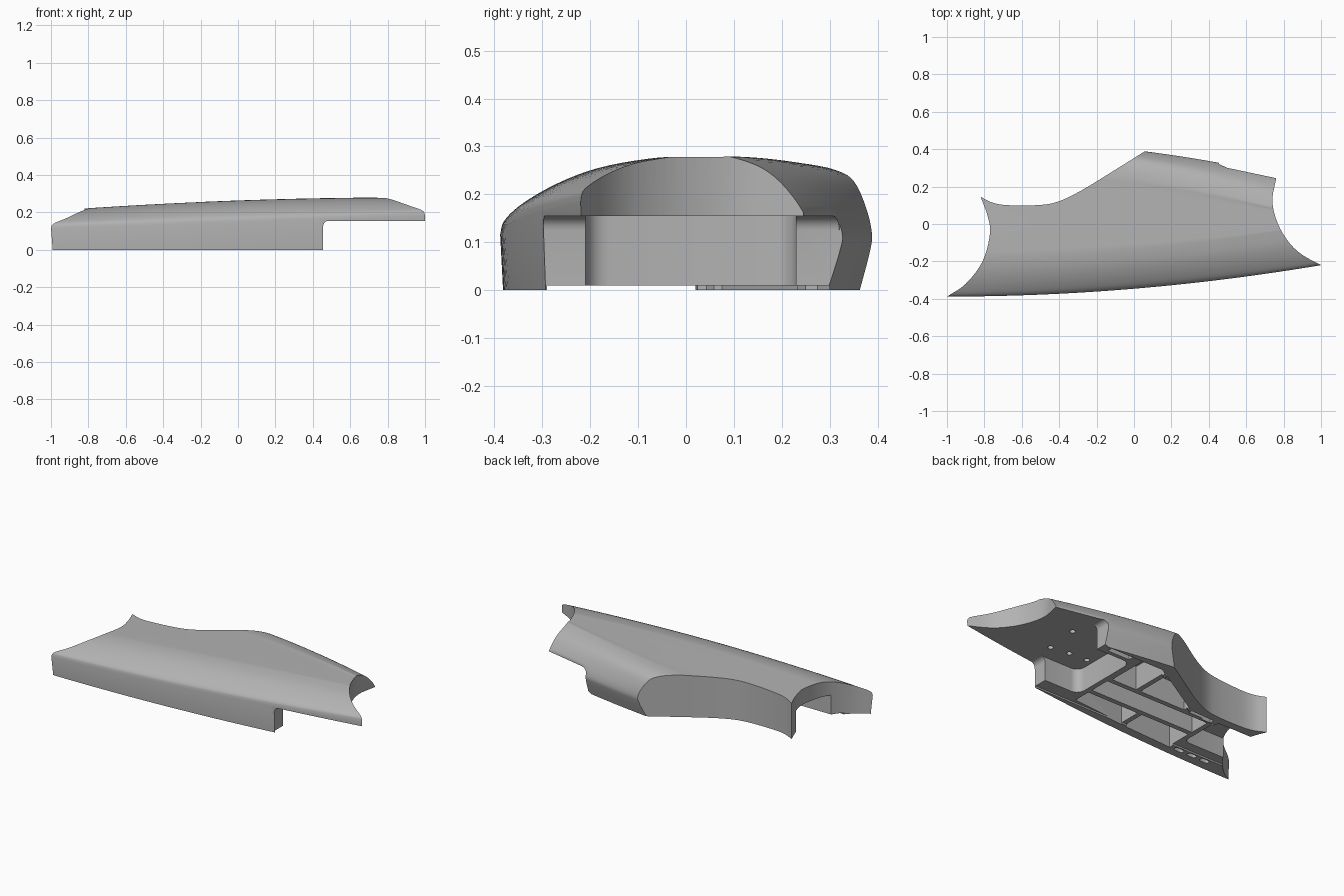
import bpy, bmesh, math
from mathutils import Vector

cube = bpy.data.objects.get("Cube")
if cube:
    bpy.data.objects.remove(cube, do_unlink=True)

grey = bpy.data.materials.new("plain_grey")
grey.use_nodes = True
colour = (0.45, 0.45, 0.45, 1)
grey.diffuse_color = colour
grey.node_tree.nodes["Principled BSDF"].inputs["Base Color"].default_value = colour


def spline(points, steps=5):
    """Smooth curve through the given 2D points, ends included."""
    p = [Vector(q) for q in points]
    p = [2 * p[0] - p[1]] + p + [2 * p[-1] - p[-2]]
    out = []
    for a, b, c, d in zip(p, p[1:], p[2:], p[3:]):
        for i in range(steps):
            t = i / steps
            out.append(0.5 * (2 * b + (c - a) * t + (2 * a - 5 * b + 4 * c - d) * t * t
                              + (3 * b - a - 3 * c + d) * t ** 3))
    return out + [p[-2]]


def make_object(name, bm):
    bmesh.ops.recalc_face_normals(bm, faces=bm.faces)
    mesh = bpy.data.meshes.new(name)
    bm.to_mesh(mesh)
    bm.free()
    mesh.materials.append(grey)
    obj = bpy.data.objects.new(name, mesh)
    bpy.context.collection.objects.link(obj)
    return obj


def prisms(polygons, low, high, sideways=False):
    """Extrude outlines along z, or along y when sideways."""
    bm = bmesh.new()
    for poly in polygons:
        rings = []
        for level in (low, high):
            rings.append([bm.verts.new((u, level, v) if sideways else (u, v, level))
                          for u, v in poly])
        bm.faces.new(rings[0])
        bm.faces.new(rings[1])
        n = len(poly)
        for i in range(n):
            j = (i + 1) % n
            bm.faces.new((rings[0][i], rings[0][j], rings[1][j], rings[1][i]))
    return make_object("cutter", bm)


def apply_cut(target, cutter, operation="DIFFERENCE"):
    cutter.hide_render = True
    mod = target.modifiers.new("cut", "BOOLEAN")
    mod.operation = operation
    mod.solver = "EXACT"
    mod.object = cutter
    bpy.context.view_layer.objects.active = target
    bpy.ops.object.modifier_apply(modifier=mod.name)
    bpy.data.objects.remove(cutter, do_unlink=True)


def rounded_box(x0, x1, y0, y1, r, steps=5):
    pts = []
    corners = ((x1 - r, y1 - r), (x0 + r, y1 - r), (x0 + r, y0 + r), (x1 - r, y0 + r))
    for k, (cx, cy) in enumerate(corners):
        for i in range(steps + 1):
            a = math.pi / 2 * (k + i / steps)
            pts.append((cx + r * math.cos(a), cy + r * math.sin(a)))
    return pts


def front_y(x):
    return -0.346 + 0.084 * x + 0.042 * x * x


def section(x):
    """Cross-section: upright front, domed top, bulging back."""
    f = front_y(x)
    b = 0.395 - 0.12 * x - 0.07 * x * x
    top = 0.263 + 0.035 * x - 0.02 * x * x
    base = 0.165 + 0.035 * x
    h = top - base
    t = max(x, 0)
    front = [(f, base - .015), (f + .006, base + .006)]
    front += [(f + d, base + k * h) for d, k in ((.03, .3), (.08, .6), (.14, .84), (.21, .98))]
    back = [(b - .15 - .03 * t, top), (b - .09 - .03 * t, top - .01 - .015 * t),
            (b - .045 - .03 * t, top - .035 - .025 * t), (b - .015 - .015 * t, .175),
            (b, .12), (b - .005, .08), (b - .03, 0)]
    y0, y1 = front[-1][0], back[0][0]
    crown = [(y0 + (y1 - y0) * s, top) for s in (.15, .5, .85)]
    return [(f + .006, 0)] + spline(front + crown + back)


# Lofted body
bm = bmesh.new()
rings = []
for i in range(33):
    x = -1.04 + 2.05 * i / 32
    rings.append([bm.verts.new((x, y, z)) for y, z in section(x)])
for a, b in zip(rings, rings[1:]):
    for i in range(len(a)):
        j = (i + 1) % len(a)
        bm.faces.new((a[i], a[j], b[j], b[i]))
bm.faces.new(rings[0])
bm.faces.new(rings[-1])
body = make_object("grip_shell", bm)

# Plan outline: concave ends, swept back edge
left_end = spline([(-1, -.388), (-.9, -.32), (-.81, -.2), (-.77, -.05), (-.785, .05), (-.82, .145)])
back_edge = spline([(-.82, .145), (-.75, .112), (-.66, .1), (-.5, .102), (-.4, .122),
                    (-.28, .18), (-.1, .29), (.06, .39)])
back_step = [(.1, .45), (.45, .45), (.455, .32), (.5, .3), (.76, .245)]
right_end = spline([(.76, .245), (.74, .12), (.77, 0), (.83, -.1), (.9, -.165), (1, -.22)])
outline = left_end[:-1] + back_edge + back_step[:-1] + right_end + [(1, -.5), (-1, -.5)]
apply_cut(body, prisms([outline], -.1, .5), "INTERSECT")

# Open space under the right-hand overhang, with a filleted corner
fillet = [(.485 - .03 * math.cos(a), .125 + .03 * math.sin(a))
          for a in (math.pi / 10 * k for k in range(6))]
apply_cut(body, prisms([[(1.2, -.1), (.455, -.1)] + fillet + [(1.2, .155)]], -.6, .6, True))

# Rounded recesses at both ends
apply_cut(body, prisms([rounded_box(.22, .8, -.21, .23, .05)], -.1, .155))
apply_cut(body, prisms([rounded_box(-1.3, -.55, -.23, .05, .03)], -.1, .13))

# Shallow step inside the bottom rim
rim = [(-1.1, -.29), (.5, -.29), (.5, .3), (.1, .3), (-.38, .03), (-.7, .01), (-1.1, .01)]
apply_cut(body, prisms([rim], -.1, .01))

# Pockets between the ribs
front_row = [[(a, front_y(a) + .06), (a, -.16), (b, -.16), (b, front_y(b) + .06)]
             for a, b in ((.19, -.16), (-.19, -.52))]
apply_cut(body, prisms(front_row, -.1, .14))
deep = [[(.19, -.13), (.19, 0), (-.52, 0), (-.52, -.13)],
        [(.18, .03), (.18, .3), (.05, .3), (.01, .275), (.01, .03)],
        [(-.02, .03), (-.02, .26), (-.33, .075), (-.33, .03)],
        [(-.36, .025), (-.36, .06), (-.52, .055), (-.52, .025)],
        [(.25, .255), (.25, .3), (.4, .29), (.4, .255)]]
apply_cut(body, prisms(deep, -.1, .155))

# Screw holes and slots
holes = [(.52, .1), (.5, -.11), (.38, -.095), (.26, -.09), (.29, .105), (-.68, -.15), (-.68, -.02)]
r = .016
apply_cut(body, prisms([rounded_box(x - r, x + r, y - r, y + r, r * .99, 3) for x, y in holes],
                       -.1, .18))
slots = [rounded_box(x - .03, x + .03, -.325, -.298, .012, 3) for x in (-.58, -.67, -.76)]
apply_cut(body, prisms(slots, -.1, .05))

# Smooth shading with sharp rims
bpy.ops.object.select_all(action="DESELECT")
body.select_set(True)
bpy.context.view_layer.objects.active = body
bpy.ops.object.shade_smooth_by_angle(angle=math.radians(35))
